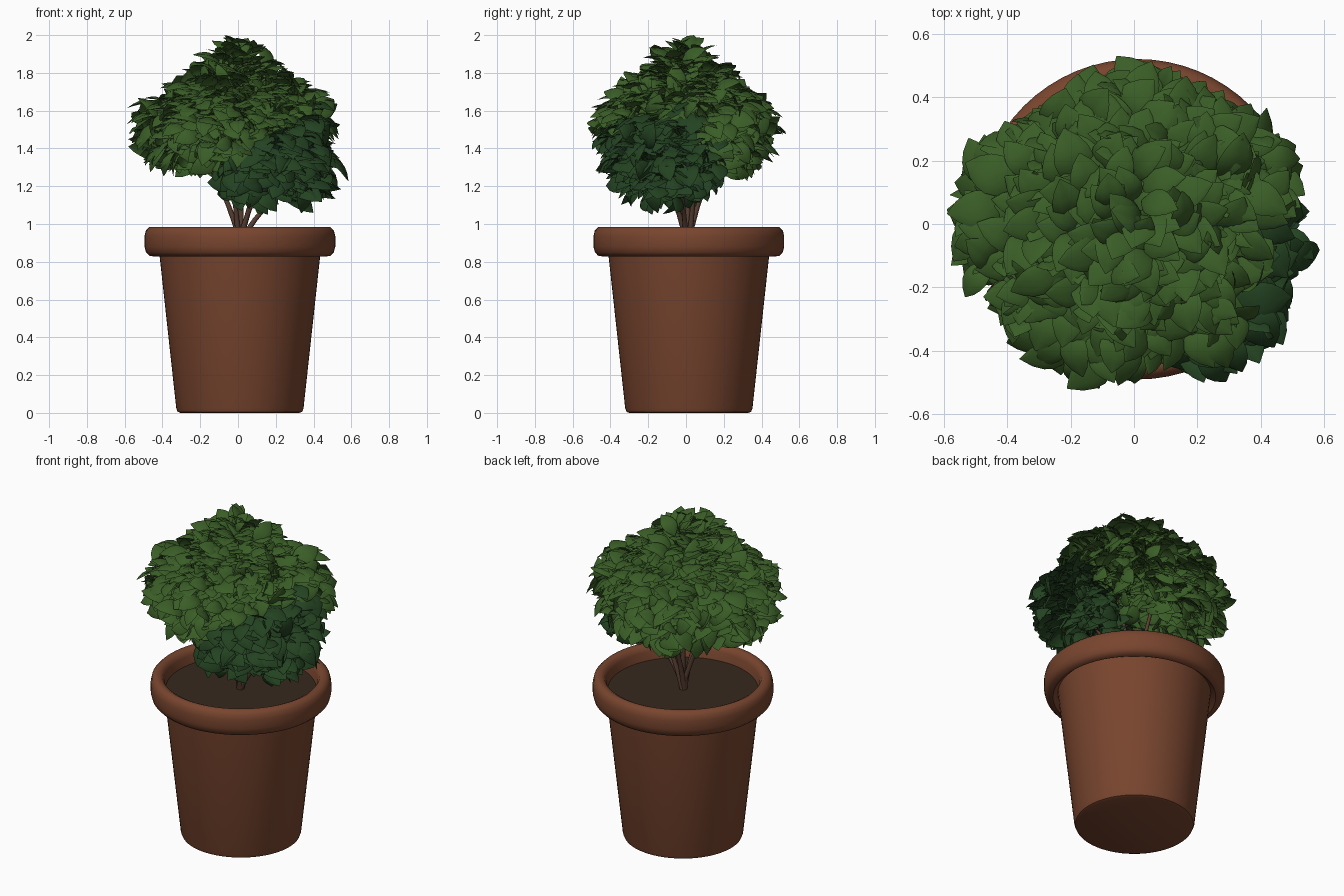
import bpy, bmesh, random
from math import pi, sin, cos, sqrt
from mathutils import Vector

if "Cube" in bpy.data.objects:
    bpy.data.objects.remove(bpy.data.objects["Cube"])

random.seed(11)
CX, CY = 0.01, 0.015          # pot axis


def material(name, rgb):
    m = bpy.data.materials.new(name)
    m.diffuse_color = (*rgb, 1)
    m.use_nodes = True
    m.node_tree.nodes["Principled BSDF"].inputs["Base Color"].default_value = m.diffuse_color
    return m


def add_object(name, verts, faces, mat, angle=40):
    me = bpy.data.meshes.new(name)
    me.from_pydata(verts, [], faces)
    me.materials.append(mat)
    ob = bpy.data.objects.new(name, me)
    bpy.context.collection.objects.link(ob)
    bpy.ops.object.select_all(action='DESELECT')
    ob.select_set(True)
    bpy.context.view_layer.objects.active = ob
    bpy.ops.object.shade_smooth_by_angle(angle=angle * pi / 180)
    return ob


def lathe(name, profile, mat, seg=64, closed=False):
    verts, faces = [], []
    for r, z in profile:
        for i in range(seg):
            a = 2 * pi * i / seg
            verts.append((CX + r * cos(a), CY + r * sin(a), z))
    n = len(profile)
    for j in range(n if closed else n - 1):
        k = (j + 1) % n
        for i in range(seg):
            h = (i + 1) % seg
            faces.append((j * seg + i, j * seg + h, k * seg + h, k * seg + i))
    if not closed:
        faces.append(tuple(reversed(range(seg))))
    return add_object(name, verts, faces, mat)


terracotta = material("terracotta", (0.19, 0.060, 0.028))
earth = material("earth", (0.036, 0.022, 0.012))
bark = material("bark", (0.10, 0.05, 0.032))
light_green = material("light_green", (0.042, 0.110, 0.020))
dark_green = material("dark_green", (0.017, 0.055, 0.015))

# Pot body and rounded rim
lathe("pot_body", [(0.315, 0), (0.33, 0.006), (0.337, 0.025), (0.425, 0.83),
                   (0.43, 0.87)], terracotta)
lathe("pot_rim", [(0.44, 0.845), (0.455, 0.828), (0.48, 0.832), (0.497, 0.85),
                  (0.505, 0.88), (0.505, 0.935), (0.498, 0.965), (0.48, 0.983),
                  (0.46, 0.985), (0.44, 0.975), (0.428, 0.95), (0.415, 0.86)],
      terracotta, closed=True)

# Soil disc
ring = [(CX + 0.42 * cos(2 * pi * i / 64), CY + 0.42 * sin(2 * pi * i / 64), 0.90)
        for i in range(64)]
add_object("soil", ring, [tuple(range(64))], earth)

# Overlapping clumps that shape the crown: centre, radii
clumps = [
    ((0.00, 0.00, 1.57), (0.45, 0.43, 0.33)),
    ((0.00, 0.00, 1.66), (0.30, 0.30, 0.33)),
    ((-0.28, 0.00, 1.51), (0.29, 0.36, 0.25)),
    ((0.27, 0.10, 1.53), (0.25, 0.34, 0.26)),
    ((-0.08, -0.22, 1.52), (0.34, 0.28, 0.27)),
    ((0.00, 0.24, 1.50), (0.40, 0.27, 0.26)),
    ((0.24, -0.20, 1.42), (0.27, 0.29, 0.27)),
    ((0.36, -0.04, 1.28), (0.20, 0.27, 0.20)),
    ((0.12, -0.13, 1.26), (0.24, 0.28, 0.19)),
]


def depth(p, c, r):
    return sqrt(sum(((p[i] - c[i]) / r[i]) ** 2 for i in range(3)))


def leaf(base, d, n, length, width):
    """Ovate, domed leaf creased along its midrib, with a pointed tip."""
    side = d.cross(n).normalized()
    verts, faces = [], []
    rows, cols = 6, 4
    for j in range(rows + 1):
        t = j / rows
        w = width * 0.5 * (sin(pi * t ** 0.95) ** 0.75 if 0 < j < rows else 0.03)
        for i in range(cols + 1):
            u = i / cols * 2 - 1
            lift = w * (0.55 * abs(u) - 0.70 * u * u) \
                + length * (0.18 * sin(pi * t) - 0.05 * t * t)
            verts.append(base + d * (length * t) + side * (w * u) + n * lift)
    s = cols + 1
    for j in range(rows):
        for i in range(cols):
            a = j * s + i
            faces.append((a, a + 1, a + s + 1, a + s))
    return verts, faces


# Scatter leaves over the clumps; the lower right front part is darker
groups = {False: ([], []), True: ([], [])}
for k, (c, r) in enumerate(clumps):
    c = Vector(c)
    count = int(1350 * (r[0] * r[1] + r[1] * r[2] + r[0] * r[2]))
    for i in range(count):
        s = Vector([random.gauss(0, 1) for _ in range(3)]).normalized()
        shell = random.uniform(0.50, 0.92)
        p = c + Vector([s[m] * r[m] for m in range(3)]) * shell
        if any(m != k and depth(p, *cl) < 0.60 for m, cl in enumerate(clumps)):
            continue
        out = Vector([s[m] / r[m] for m in range(3)]).normalized()
        away = (p - Vector((0, 0, 1.35))).normalized()
        out = (out + away * 0.8).normalized()
        radial = Vector((p.x, p.y, 0)).normalized()
        jit = Vector([random.uniform(-1, 1) for _ in range(3)])
        flow = radial * 0.5 + jit * 0.7
        flow -= out * flow.dot(out)
        d = (out * random.uniform(0.7, 1.3) + flow.normalized() * 0.65).normalized()
        n = out * 0.6 + Vector((0, 0, 0.8)) + jit.yzx * 0.5
        n = (n - d * n.dot(d)).normalized()
        ln = random.uniform(0.14, 0.20)
        v, f = leaf(p - d * ln * 0.6, d, n, ln, ln * random.uniform(0.56, 0.70))
        is_dark = p.z < 1.33 + 0.6 * p.x - 1.2 * max(0, p.y) + jit.x * 0.05
        verts, faces = groups[is_dark]
        o = len(verts)
        verts += v
        faces += [tuple(x + o for x in g) for g in f]

# Fit the foliage to the overall crown size
lo, hi = (-0.59, -0.525, 1.05), (0.585, 0.53, 2.0)
every = groups[False][0] + groups[True][0]
for ax in range(3):
    vals = [v[ax] for v in every]
    a, b = min(vals), max(vals)
    for v in every:
        v[ax] = lo[ax] + (v[ax] - a) / (b - a) * (hi[ax] - lo[ax])
add_object("light_leaves", *groups[False], light_green, 60)
add_object("dark_leaves", *groups[True], dark_green, 60)

# Tapered stems fanning out to the clumps
cu = bpy.data.curves.new("stems", 'CURVE')
cu.dimensions = '3D'
cu.bevel_depth = 0.016
cu.bevel_resolution = 2
cu.use_fill_caps = True
for k, (c, r) in enumerate(clumps[1:]):
    a = 2 * pi * k / 8
    end = Vector(c)
    start = Vector((CX + 0.008 * cos(a), 0.01 + 0.008 * sin(a), 0.89))
    mid = start.lerp(end, 0.5)
    mid.x, mid.y = start.x + (end.x - start.x) * 0.25, start.y + (end.y - start.y) * 0.25
    sp = cu.splines.new('POLY')
    sp.points.add(6)
    for i, pt in enumerate(sp.points):
        t = i / 6
        p = start * (1 - t) ** 2 + mid * 2 * t * (1 - t) + end * t * t
        pt.co = (*p, 1)
        pt.radius = 1 - 0.6 * t
cu.materials.append(bark)
bpy.context.collection.objects.link(bpy.data.objects.new("stems", cu))
